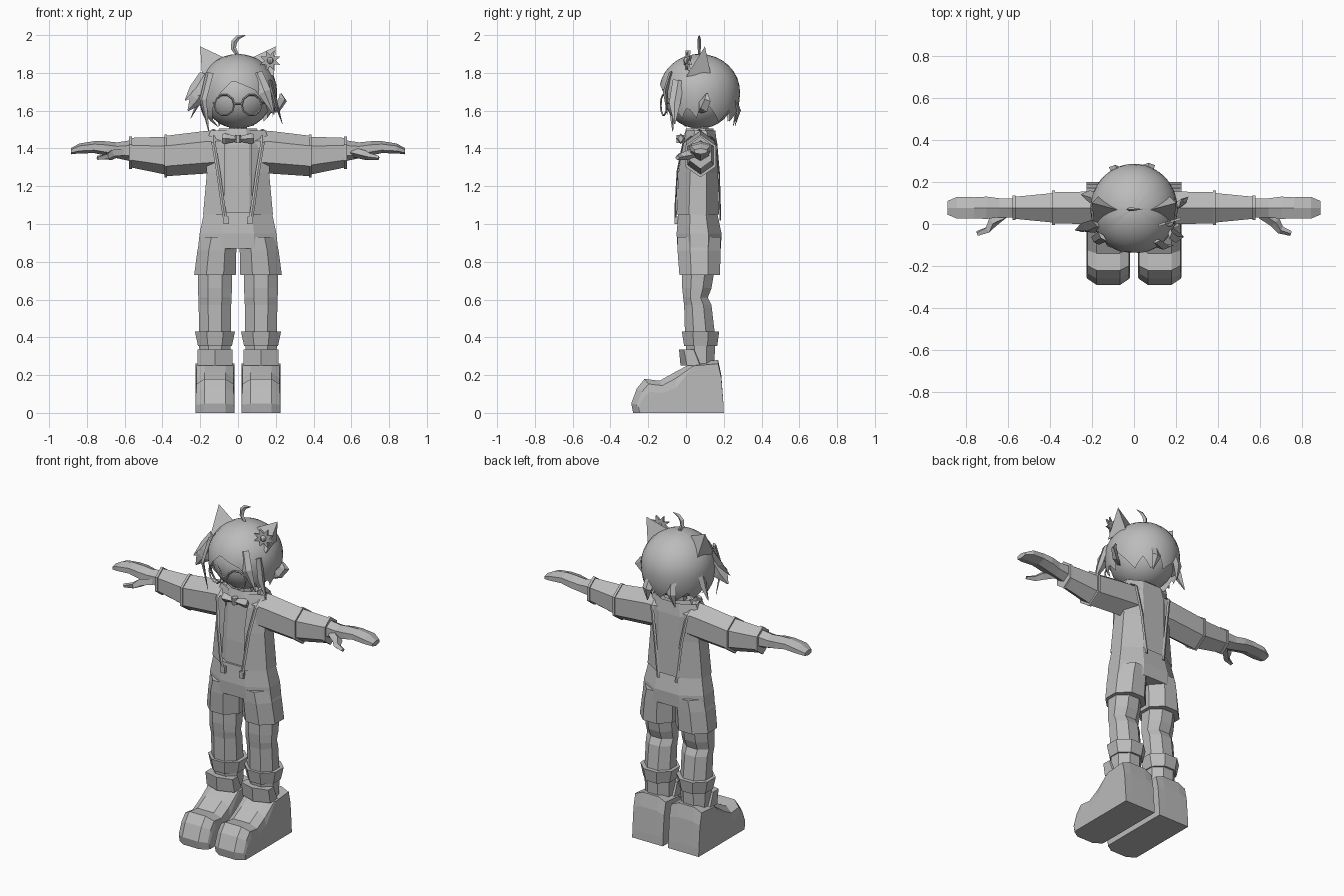
import bpy, bmesh, math
from mathutils import Vector

GREY = bpy.data.materials.new("plain grey")
GREY.diffuse_color = (0.5, 0.5, 0.5, 1)


def make(name, verts, faces, smooth=False):
    me = bpy.data.meshes.new(name)
    me.from_pydata([tuple(v) for v in verts], [], faces)
    bm = bmesh.new()
    bm.from_mesh(me)
    bmesh.ops.recalc_face_normals(bm, faces=bm.faces)
    bm.to_mesh(me)
    bm.free()
    ob = bpy.data.objects.new(name, me)
    bpy.context.collection.objects.link(ob)
    me.materials.append(GREY)
    if smooth:
        me.shade_smooth()
    return ob


def skin(name, rings, caps=True, skip=(), smooth=False):
    """Join equal rings of points into a surface."""
    n = len(rings[0])
    faces = [(r*n+i, r*n+(i+1) % n, (r+1)*n+(i+1) % n, (r+1)*n+i)
             for r in range(len(rings)-1) for i in range(n) if i not in skip]
    if caps:
        faces += [tuple(range(n)), tuple(range((len(rings)-1)*n, len(rings)*n))]
    return make(name, [p for r in rings for p in r], faces, smooth)


def stack(name, secs, n=8, **kw):
    """Upright loft. Sections: z, centre x, half width, y front, y back."""
    k = 1/math.cos(math.pi/n)
    rings = [[(cx+hx*k*math.cos((i+.5)*math.tau/n),
               (y0+y1)/2+(y1-y0)/2*k*math.sin((i+.5)*math.tau/n), z)
              for i in range(n)] for z, cx, hx, y0, y1 in secs]
    return skin(name, rings, **kw)


def across(name, secs, s, n=6, y=0.077):
    """Sideways loft, pointed top and bottom. Sections: x, z, half y, half height."""
    k = 1/math.cos(math.pi/n)
    return skin(name, [[(s*x, y+hy*k*math.sin(i*math.tau/n), z+hz*math.cos(i*math.tau/n))
                        for i in range(n)] for x, z, hy, hz in secs])


def strand(name, pts, widths, side, thick=0.35):
    """Tapered diamond strip along a path."""
    pts = [Vector(p) for p in pts]
    rings = []
    for i, (p, w) in enumerate(zip(pts, widths)):
        t = (pts[min(i+1, len(pts)-1)]-pts[max(i-1, 0)]).normalized()
        s = Vector(side)
        s = (s-t*s.dot(t)).normalized()
        b = t.cross(s)
        rings.append([p+s*w, p+b*w*thick, p-s*w, p-b*w*thick])
    return skin(name, rings)


# head and neck
bpy.ops.mesh.primitive_uv_sphere_add(segments=24, ring_count=16, location=(0, 0.07, 1.675))
head = bpy.context.object
head.name = "head"
head.scale = (0.18, 0.185, 0.17)
head.data.materials.append(GREY)
head.data.shade_smooth()
stack("neck", [(1.44, 0, .05, .03, .12), (1.54, 0, .045, .03, .12)])

# hair cap: each meridian stops at its own lower edge
EDGE = [(-180, 1.55), (-165, 1.6), (-150, 1.54), (-130, 1.6), (-115, 1.55), (-95, 1.62),
        (-80, 1.54), (-68, 1.6), (-55, 1.51), (-42, 1.62), (-25, 1.7), (-8, 1.76),
        (25, 1.71), (45, 1.64), (60, 1.56), (72, 1.62), (85, 1.56), (95, 1.66), (110, 1.6),
        (125, 1.54), (140, 1.6), (155, 1.54), (170, 1.6), (180, 1.55)]


def edge(a):
    for (a0, z0), (a1, z1) in zip(EDGE, EDGE[1:]):
        if a0 <= a <= a1:
            return z0+(z1-z0)*(a-a0)/(a1-a0)


rows = []
for r in range(13):
    row = []
    for c in range(72):
        a = -180+c*5
        phi = math.acos((edge(a)-1.7)/0.2)*max(r, 0.02)/12
        rad = math.sin(phi)
        if phi > math.pi/2:
            rad = rad**0.45
        q = math.radians(a)
        row.append((0.207*rad*math.sin(q), 0.072-0.214*rad*math.cos(q), 1.7+0.2*math.cos(phi)))
    rows.append(row)
hair = skin("hair_cap", rows, caps=False, smooth=True)

# loose hair locks and curl on top
LOCKS = [
    ([(-.17, .0, 1.79), (-.22, -.02, 1.71), (-.28, -.03, 1.655)], (.04, .045, .003), (0, .5, 1)),
    ([(-.18, .0, 1.74), (-.22, -.02, 1.66), (-.265, -.03, 1.6)], (.03, .045, .003), (1, .5, 0)),
    ([(-.15, -.06, 1.8), (-.185, -.08, 1.66), (-.155, -.07, 1.49)], (.03, .026, .003), (1, -1, 0)),
    ([(.17, -.04, 1.76), (.2, -.06, 1.64), (.235, -.06, 1.53)], (.03, .03, .003), (0, 1, 0)),
    ([(-.18, .12, 1.72), (-.21, .13, 1.64), (-.25, .14, 1.56)], (.03, .03, .003), (0, 1, 0)),
    ([(.1, -.08, 1.8), (.14, -.11, 1.7), (.19, -.1, 1.58)], (.03, .035, .003), (1, 0, 0)),
    ([(.06, .25, 1.68), (.07, .28, 1.6), (.08, .26, 1.52)], (.03, .03, .003), (1, 0, 0)),
    ([(-.08, .25, 1.68), (-.09, .27, 1.6), (-.1, .25, 1.52)], (.03, .03, .003), (1, 0, 0)),
    ([(.0, .07, 1.89), (-.024, .07, 1.93), (-.02, .07, 1.965), (.0, .07, 1.988), (.04, .07, 1.999)],
     (.008, .014, .016, .012, .001), (1, 0, 0)),
]
for i, (p, w, s) in enumerate(LOCKS):
    strand("hair_lock_%d" % i, p, w, s, 0.6 if i == 8 else 0.35)

# pointed ears on top, one rounded side ear
for s in (-1, 1):
    make("pointed_ear", [(s*.2, .1, 1.94), (s*.05, .06, 1.87), (s*.19, .0, 1.78), (s*.17, .13, 1.8)],
         [(0, 1, 2), (0, 2, 3), (0, 3, 1), (1, 2, 3)])
strand("side_ear", [(.17, .07, 1.6), (.21, .09, 1.62), (.238, .11, 1.66), (.225, .11, 1.69)],
       (.02, .035, .03, .008), (1, 1, 0), 0.5)

# flower ornament
fl = []
for d in (-.006, .006):
    fl.append([(.17+math.cos(i*math.pi/8)*r, .01+d+.3*math.cos(i*math.pi/8)*r,
                1.865+math.sin(i*math.pi/8)*r)
               for i in range(16) for r in [.058 if i % 2 else .03]])
skin("flower", fl)
bpy.ops.mesh.primitive_uv_sphere_add(segments=8, ring_count=6, radius=.018, location=(.17, .003, 1.865))
bpy.context.object.name = "flower_centre"
bpy.context.object.data.materials.append(GREY)

# glasses
for s in (-1, 1):
    bpy.ops.mesh.primitive_torus_add(major_segments=10, minor_segments=4, major_radius=.055,
                                     minor_radius=.005, location=(s*.072, -.118, 1.63),
                                     rotation=(math.pi/2, 0, s*.3))
    bpy.context.object.name = "glasses_rim"
    bpy.context.object.data.materials.append(GREY)
    strand("glasses_arm", [(s*.125, -.1, 1.64), (s*.18, .07, 1.65)], (.005, .005), (0, 0, 1), 1)
strand("glasses_bridge", [(-.02, -.13, 1.635), (.02, -.13, 1.635)], (.005, .005), (0, 0, 1), 1)

# shirt, open jacket and collar
stack("shirt", [(1.0, 0, .15, -.03, .15), (1.2, 0, .145, -.025, .145),
                (1.42, 0, .14, -.01, .145), (1.485, 0, .11, .01, .14)])
stack("jacket", [(1.05, 0, .185, -.05, .175), (1.27, 0, .165, -.04, .17),
                 (1.42, 0, .175, -.015, .165), (1.495, 0, .145, .0, .155)],
      caps=False, skip=(5,))
stack("collar", [(1.45, 0, .125, -.015, .15), (1.505, 0, .1, .0, .145), (1.47, 0, .07, .03, .12)], caps=False)

# bow tie
for s in (-1, 1):
    across("bow_wing", [(.0, 1.45, .012, .012), (.07, 1.452, .018, .028), (.085, 1.452, .01, .022)],
           s, n=4, y=-.028)
stack("bow_knot", [(1.43, 0, .016, -.05, -.01), (1.47, 0, .016, -.05, -.01)])

# shorts
stack("shorts_hips", [(1.06, 0, .18, -.04, .165), (.95, 0, .203, -.05, .188), (.87, 0, .212, -.045, .185)])

for s in (-1, 1):
    c = s*.122
    # braces over the shoulder
    strand("brace", [(s*.065, -.055, 1.01), (s*.08, -.056, 1.1), (s*.105, -.045, 1.28),
                     (s*.13, -.015, 1.43), (s*.13, .07, 1.5), (s*.12, .16, 1.44),
                     (s*.09, .175, 1.27), (s*.06, .182, 1.02)], (.011,)*8, (1, 0, 0), 0.4)
    stack("brace_clip", [(1.0, s*.062, .014, -.06, -.04), (1.04, s*.064, .014, -.06, -.04)], n=4)

    # sleeves, cuffs, hands
    across("upper_sleeve", [(.08, 1.385, .077, .112), (.17, 1.38, .077, .113), (.38, 1.36, .075, .107)], s)
    across("elbow_cuff", [(.376, 1.36, .081, .113), (.39, 1.36, .081, .113)], s)
    across("lower_sleeve", [(.385, 1.362, .07, .1), (.57, 1.378, .052, .078)], s)
    across("wrist_cuff", [(.562, 1.378, .058, .086), (.577, 1.378, .058, .086)], s)
    across("hand", [(.57, 1.388, .045, .055), (.64, 1.39, .045, .042), (.7, 1.4, .053, .038),
                    (.76, 1.407, .05, .032), (.84, 1.4, .052, .026), (.885, 1.385, .033, .016)], s)
    strand("thumb", [(s*.61, .05, 1.38), (s*.67, .01, 1.365), (s*.695, -.028, 1.357), (s*.745, -.045, 1.35)],
           (.028, .028, .02, .012), (1, 1, 0), 0.9)

    # shorts leg, leg, sock
    stack("shorts_leg", [(.93, s*.1, .098, -.045, .183), (.86, s*.112, .103, -.045, .183),
                         (.73, s*.122, .11, -.035, .18)])
    stack("leg", [(.78, c, .09, -.02, .155), (.66, c, .09, -.02, .135), (.61, c, .088, -.015, .115),
                  (.57, c, .086, -.01, .135), (.4, c, .085, -.005, .155), (.24, c, .08, .01, .15)])
    stack("sock_cuff", [(.355, c, .09, -.01, .165), (.43, c, .106, -.022, .176)])
    stack("shoe_tongue", [(.25, c, .094, -.02, .1), (.335, c, .092, -.03, .06)], n=6)

    # shoe: side profile lofted across its width
    prof = [(.2, 0), (-.28, 0), (-.29, .05), (-.26, .13), (-.22, .18), (-.14, .17),
            (-.06, .215), (.04, .268), (.17, .28), (.187, .2), (.198, .05)]
    rings = []
    for dx, fy, fz in ((-.104, .87, .62), (-.098, .9, .85), (-.055, 1, 1),
                       (.055, 1, 1), (.098, .9, .85), (.104, .87, .62)):
        rings.append([(c+dx, y*(fy if y < 0 else 1), z*(fz if y < 0 else max(fz, .93))) for y, z in prof])
    skin("shoe", rings)
